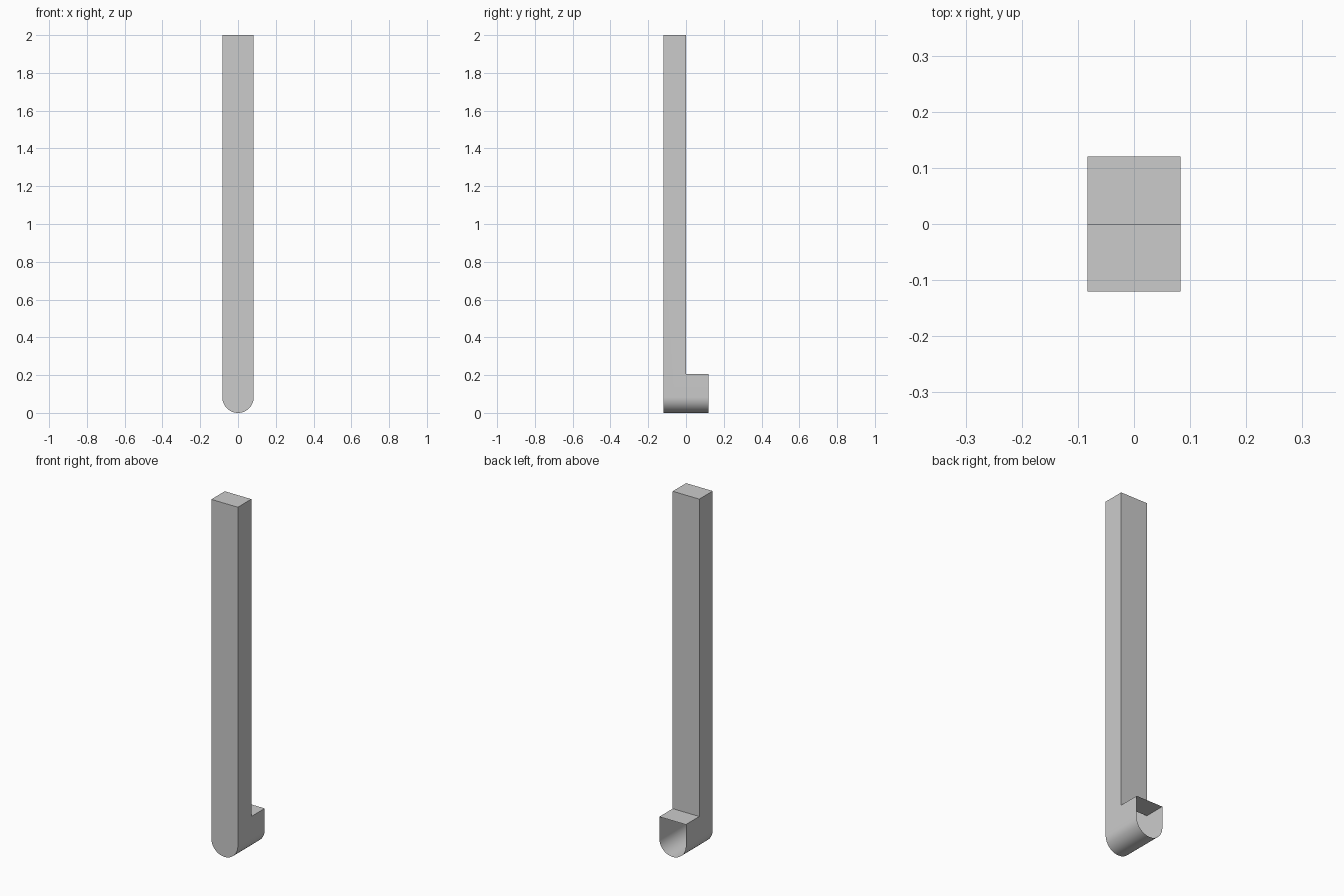
import bpy, bmesh, math

if "Cube" in bpy.data.objects:
    bpy.data.objects.remove(bpy.data.objects["Cube"])

W, D = 0.083, 0.12          # half width, half depth
STEP, TOP = 0.205, 2.0      # toe height, bar height
SEG = 32

bm = bmesh.new()

# Rounded underside: half-circle profile swept front to back
arc = [(-W * math.cos(math.pi * i / SEG), W - W * math.sin(math.pi * i / SEG))
       for i in range(SEG + 1)]
front = [bm.verts.new((x, -D, z)) for x, z in arc]
back = [bm.verts.new((x, D, z)) for x, z in arc]
for i in range(SEG):
    f = bm.faces.new((front[i], front[i + 1], back[i + 1], back[i]))
    f.smooth = True


# Upper corners of the L-shaped side outline
def pair(y, z):
    return [bm.verts.new((x, y, z)) for x in (-W, W)]


bar_front, bar_back = pair(-D, TOP), pair(0, TOP)
inner, toe = pair(0, STEP), pair(D, STEP)

# L-shaped sides
for s, e in ((0, 0), (1, -1)):
    bm.faces.new((front[e], back[e], toe[s], inner[s], bar_back[s], bar_front[s]))

# Front plate, then top, bar back and toe top (rear of the toe stays open)
bm.faces.new(front + [bar_front[1], bar_front[0]])
for a, b in ((bar_front, bar_back), (bar_back, inner), (inner, toe)):
    bm.faces.new((a[0], a[1], b[1], b[0]))

bmesh.ops.recalc_face_normals(bm, faces=bm.faces[:])
mesh = bpy.data.meshes.new("hooked_bar")
bm.to_mesh(mesh)
bm.free()
bar = bpy.data.objects.new("hooked_bar", mesh)
bpy.context.collection.objects.link(bar)
bpy.context.view_layer.objects.active = bar
bar.select_set(True)
bpy.ops.object.shade_smooth_by_angle(angle=math.radians(30))
